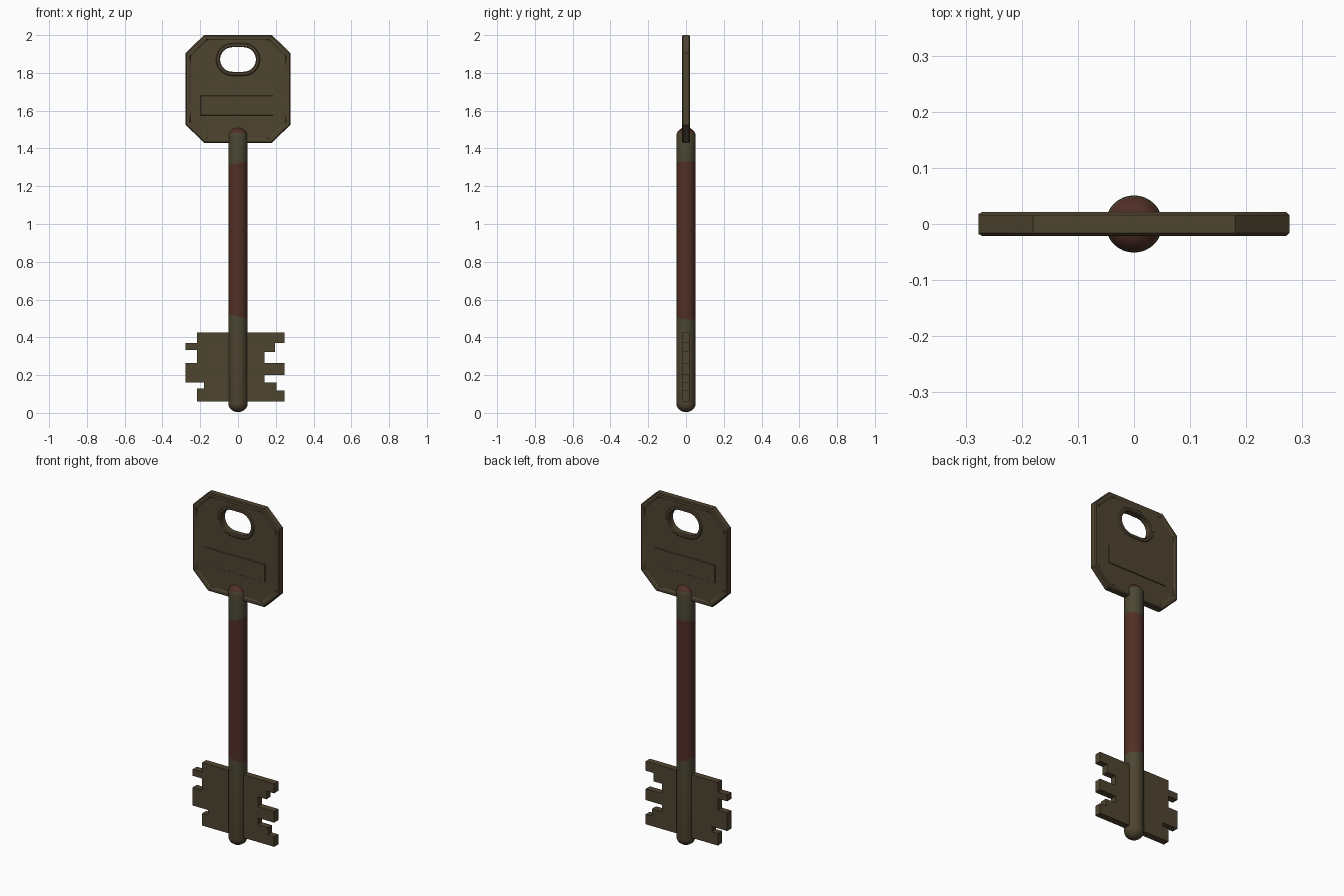
import bpy, bmesh, math
from mathutils import Vector

if "Cube" in bpy.data.objects:
    bpy.data.objects.remove(bpy.data.objects["Cube"])


def material(name, rgb):
    m = bpy.data.materials.new(name)
    m.diffuse_color = (*rgb, 1)
    m.use_nodes = True
    m.node_tree.nodes["Principled BSDF"].inputs["Base Color"].default_value = m.diffuse_color
    return m


bronze = material("dark bronze", (0.078, 0.058, 0.030))
rust = material("rust red", (0.082, 0.028, 0.019))
green_bronze = material("greenish bronze", (0.070, 0.062, 0.034))


def finish(name, bm, mats, angle=30):
    bmesh.ops.remove_doubles(bm, verts=bm.verts, dist=1e-5)
    bmesh.ops.recalc_face_normals(bm, faces=bm.faces)
    me = bpy.data.meshes.new(name)
    bm.to_mesh(me)
    bm.free()
    for m in mats:
        me.materials.append(m)
    ob = bpy.data.objects.new(name, me)
    bpy.context.collection.objects.link(ob)
    bpy.ops.object.select_all(action='DESELECT')
    ob.select_set(True)
    bpy.context.view_layer.objects.active = ob
    bpy.ops.object.shade_smooth_by_angle(angle=math.radians(angle))
    return ob


# --- head outlines
def octagon(inset):
    k = 1 - inset / 0.28
    half = [(0.18, 0.285), (0.277, 0.19), (0.277, -0.19), (0.18, -0.285)]
    pts = half + [(-x, z) for x, z in reversed(half)]
    return [(x * k, 1.715 + z * k) for x, z in pts]


def slot(radius, n=12):
    pts = []
    for side, start in ((1, 90), (-1, -90)):
        for i in range(n + 1):
            a = math.radians(start - 180 * i / n)
            pts.append((side * 0.03 + radius * math.cos(a), 1.871 + radius * math.sin(a)))
    return pts


def rings(bm, loops):
    """Bridge successive (outline, y) loops; return first and last vertex loops."""
    made = [[bm.verts.new((x, y, z)) for x, z in pts] for pts, y in loops]
    for a, b in zip(made, made[1:]):
        for i in range(len(a)):
            j = (i + 1) % len(a)
            bm.faces.new((a[i], a[j], b[j], b[i]))
    return made[0], made[-1]


def loop_edges(bm, loop):
    return [bm.edges.get((loop[i - 1], loop[i])) for i in range(len(loop))]


# --- head: raised outer rim, sunken panel, raised rim round the slot
bm = bmesh.new()
for s in (-1, 1):
    _, rim = rings(bm, [(octagon(0), 0), (octagon(0), 0.016 * s), (octagon(0.005), 0.021 * s),
                        (octagon(0.020), 0.021 * s), (octagon(0.026), 0.016 * s)])
    collar, _ = rings(bm, [(slot(0.087), 0.016 * s), (slot(0.082), 0.021 * s),
                           (slot(0.070), 0.021 * s), (slot(0.065), 0.016 * s), (slot(0.065), 0)])
    bmesh.ops.triangle_fill(bm, use_beauty=True,
                            edges=loop_edges(bm, rim) + loop_edges(bm, collar))
finish("key_head", bm, [bronze])

# --- raised label plates on both faces of the head
bm = bmesh.new()
for s in (-1, 1):
    def rect(d):
        return [(-0.20 + d, 1.575 + d), (0.187 - d, 1.575 + d),
                (0.187 - d, 1.68 - d), (-0.20 + d, 1.68 - d)]
    _, top = rings(bm, [(rect(0), 0.015 * s), (rect(0.003), 0.0195 * s)])
    bm.faces.new(top)
finish("label_plates", bm, [bronze])

# --- round shaft with domed ends
R, LOW, HIGH = 0.051, 0.004, 1.512
dome = [(R * math.sin(math.radians(a)), 0.046 * (1 - math.cos(math.radians(a))))
        for a in range(0, 91, 15)]
profile = [(r, LOW + h) for r, h in dome] + [(r, HIGH - h) for r, h in reversed(dome)]
bm = bmesh.new()
vs = [bm.verts.new((r, 0, z)) for r, z in profile]
es = [bm.edges.new(p) for p in zip(vs, vs[1:])]
bmesh.ops.spin(bm, geom=vs + es, cent=(0, 0, 0), axis=(0, 0, 1),
               angle=math.tau, steps=32, use_duplicate=False)
bmesh.ops.remove_doubles(bm, verts=bm.verts, dist=1e-5)

# colour bands split by slightly slanted planes: (height, slope x, slope y)
bands = [(0.42, -0.1, 0), (0.507, -0.25, -0.1), (1.322, 0.2, 0), (1.482, 0, 0)]
for h, sx, sy in bands:
    bmesh.ops.bisect_plane(bm, geom=bm.verts[:] + bm.edges[:] + bm.faces[:],
                           plane_co=(0, 0, h), plane_no=Vector((-sx, -sy, 1)).normalized())
order = [0, 2, 1, 2, 1]
for f in bm.faces:
    c = f.calc_center_median()
    f.material_index = order[sum(c.z > h + sx * c.x + sy * c.y for h, sx, sy in bands)]
finish("shaft", bm, [bronze, rust, green_bronze], 40)

# --- toothed bit, one outline cut through the shaft
right = [(0.245, 0.425), (0.245, 0.37), (0.195, 0.37), (0.195, 0.322), (0.14, 0.322),
         (0.14, 0.265), (0.245, 0.265), (0.245, 0.20), (0.14, 0.20), (0.14, 0.16),
         (0.205, 0.16), (0.205, 0.118), (0.245, 0.118), (0.245, 0.06)]
left = [(-0.217, 0.06), (-0.217, 0.13), (-0.18, 0.13), (-0.18, 0.16), (-0.277, 0.16),
        (-0.277, 0.265), (-0.217, 0.265), (-0.217, 0.332), (-0.277, 0.332),
        (-0.277, 0.37), (-0.217, 0.37), (-0.217, 0.425)]
bm = bmesh.new()
a, b = rings(bm, [(right + left, -0.019), (right + left, 0.019)])
bm.faces.new(a)
bm.faces.new(b)
finish("key_bit", bm, [bronze])
